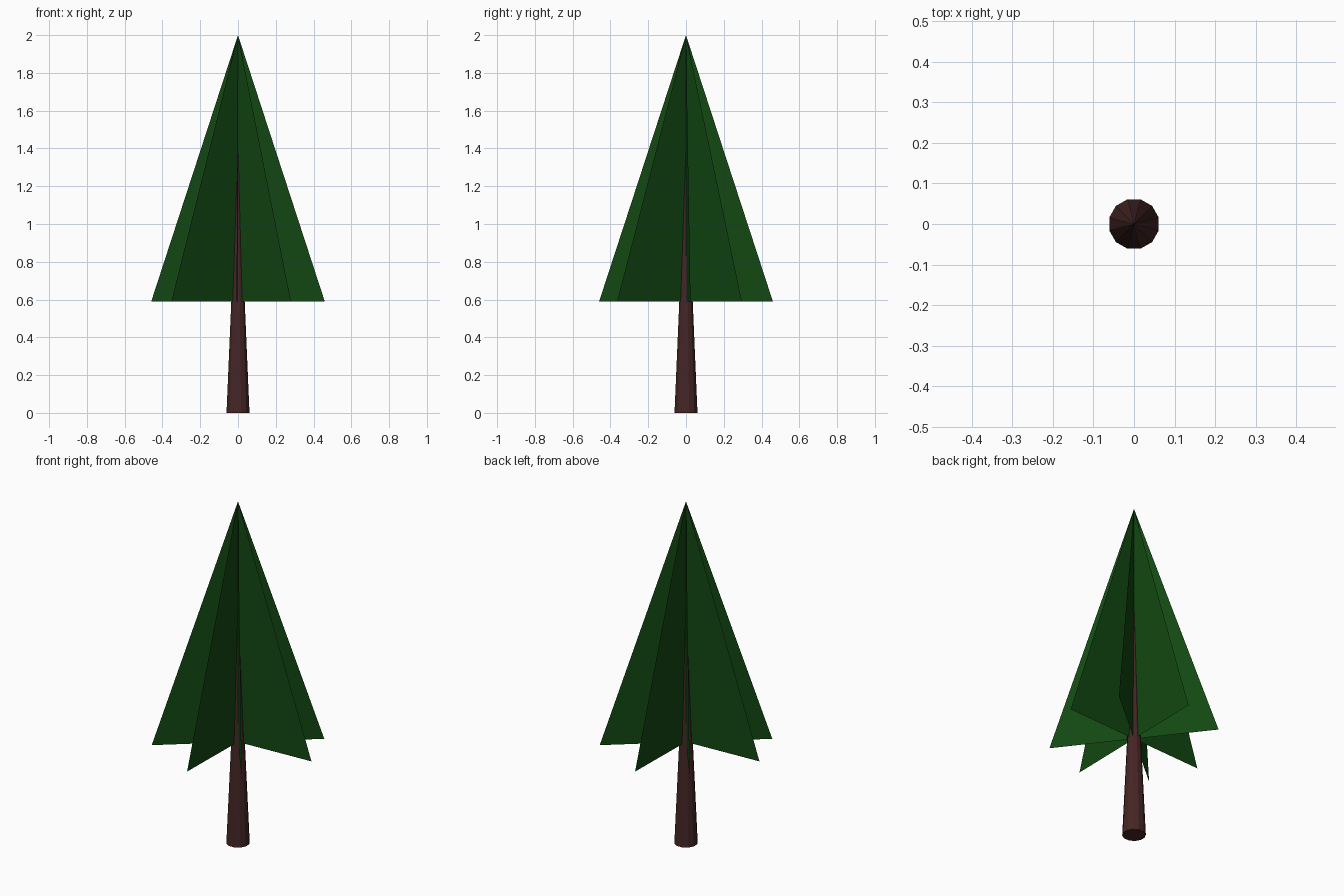
import bpy, math

if "Cube" in bpy.data.objects:
    bpy.data.objects.remove(bpy.data.objects["Cube"])

def material(name, color):
    m = bpy.data.materials.new(name)
    m.diffuse_color = (*color, 1)
    m.use_nodes = True
    m.node_tree.nodes["Principled BSDF"].inputs["Base Color"].default_value = m.diffuse_color
    return m

def mesh_object(name, verts, faces, mat):
    me = bpy.data.meshes.new(name)
    me.from_pydata(verts, [], faces)
    me.materials.append(mat)
    ob = bpy.data.objects.new(name, me)
    bpy.context.collection.objects.link(ob)
    return ob

green = material("dark_green", (0.006, 0.065, 0.006))
brown = material("bark_brown", (0.061, 0.019, 0.019))

# trunk: twelve-sided cone tapering to a point inside the foliage
TRUNK_H = 1.42
bpy.ops.mesh.primitive_cone_add(vertices=12, radius1=0.063, radius2=0, depth=TRUNK_H,
                                location=(0, 0, TRUNK_H / 2),
                                rotation=(0, 0, math.radians(15)))
trunk = bpy.context.object
trunk.name = "trunk"
trunk.data.materials.append(brown)

# foliage: four thin upright triangles crossing on the trunk axis
R, LOW, TOP = 0.46, 0.59, 2.0
for i, deg in enumerate((3, 40, 89, 127.5)):
    x, y = R * math.cos(math.radians(deg)), R * math.sin(math.radians(deg))
    mesh_object(f"foliage_blade_{i + 1}",
                [(-x, -y, LOW), (x, y, LOW), (0, 0, TOP)], [(0, 1, 2)], green)
